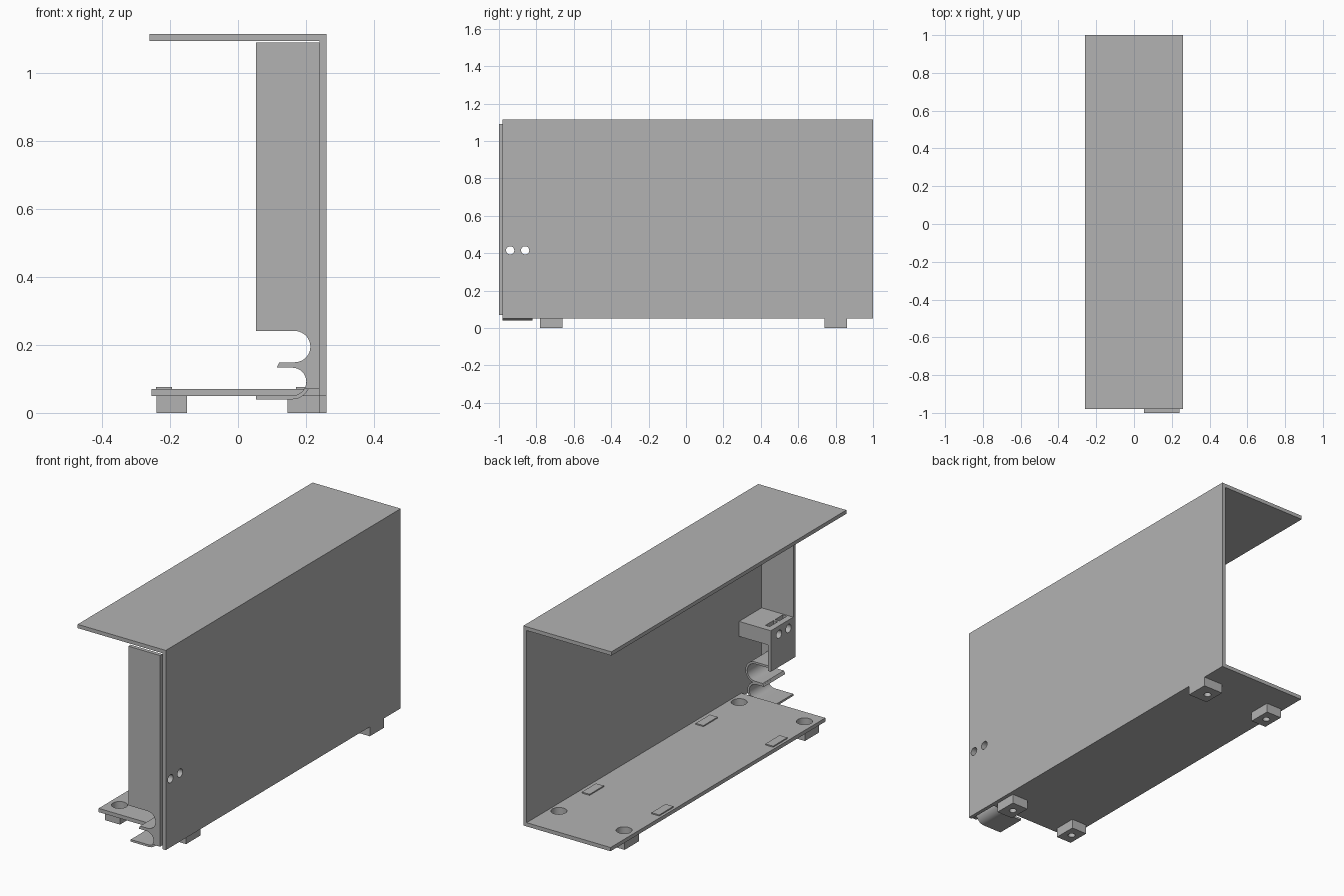
import bpy, bmesh, math
from mathutils import Matrix

if "Cube" in bpy.data.objects:
    bpy.data.objects.remove(bpy.data.objects["Cube"], do_unlink=True)

GREY = (0.45, 0.45, 0.45, 1)
grey = bpy.data.materials.new("plain grey")
grey.use_nodes = True
grey.diffuse_color = GREY
grey.node_tree.nodes["Principled BSDF"].inputs["Base Color"].default_value = GREY


def finish(name, bm):
    bmesh.ops.recalc_face_normals(bm, faces=bm.faces)
    mesh = bpy.data.meshes.new(name)
    bm.to_mesh(mesh)
    bm.free()
    mesh.materials.append(grey)
    obj = bpy.data.objects.new(name, mesh)
    bpy.context.collection.objects.link(obj)
    return obj


def box(name, x, y, z):
    """Box given by its low and high limits on each axis."""
    bm = bmesh.new()
    bmesh.ops.create_cube(bm, size=1)
    for v in bm.verts:
        v.co = [lim[0] if c < 0 else lim[1] for c, lim in zip(v.co, (x, y, z))]
    return finish(name, bm)


def rod(name, centre, radius, depth, axis="Z"):
    bm = bmesh.new()
    bmesh.ops.create_cone(bm, cap_ends=True, segments=32, radius1=radius,
                          radius2=radius, depth=depth)
    turn = Matrix.Rotation(math.pi / 2, 4, "Y") if axis == "X" else Matrix()
    bmesh.ops.transform(bm, matrix=Matrix.Translation(centre) @ turn, verts=bm.verts)
    return finish(name, bm)


def extrude(name, profile, y0, y1):
    """Extrude an x-z outline along y."""
    bm = bmesh.new()
    face = bm.faces.new([bm.verts.new((x, y0, z)) for x, z in profile])
    new = bmesh.ops.extrude_face_region(bm, geom=[face])["geom"]
    bmesh.ops.translate(bm, vec=(0, y1 - y0, 0),
                        verts=[v for v in new if isinstance(v, bmesh.types.BMVert)])
    return finish(name, bm)


def cut(obj, cutters):
    """Subtract the cutters for good and remove them."""
    for c in cutters:
        c.hide_render = True
        m = obj.modifiers.new("cut", "BOOLEAN")
        m.operation, m.solver, m.object = "DIFFERENCE", "EXACT", c
    bpy.context.view_layer.update()
    result = obj.evaluated_get(bpy.context.evaluated_depsgraph_get())
    mesh = bpy.data.meshes.new_from_object(result)
    obj.modifiers.clear()
    obj.data = mesh
    for c in cutters:
        bpy.data.objects.remove(c, do_unlink=True)


def arc(cx, cz, r, start=90, end=-90, steps=20):
    angles = [math.radians(start + (end - start) * i / steps) for i in range(steps + 1)]
    return [(cx + r * math.cos(a), cz + r * math.sin(a)) for a in angles]


# Main shell
box("top_plate", (-0.26, 0.26), (-0.98, 1), (1.095, 1.115))
side = box("side_panel", (0.24, 0.26), (-0.98, 1), (0.05, 1.095))
base = box("base_plate", (-0.255, 0.24), (-0.81, 1), (0.05, 0.07))

# Feet with counterbored screw holes
base_cutters = []
for end, y in (("front", -0.72), ("back", 0.80)):
    for hand, x in (("right", -0.195), ("left", 0.19)):
        outer = -0.15 if hand == "right" else (0.24 if end == "front" else 0.26)
        inner = -0.24 if hand == "right" else 0.145
        foot = box(f"{end}_{hand}_foot", (inner, outer), (y - 0.06, y + 0.06), (0, 0.05))
        cut(foot, [rod("bore", (x, y, 0.06), 0.039, 0.08),
                   rod("screw_hole", (x, y, 0), 0.018, 0.2)])
        base_cutters.append(rod("base_hole", (x, y, 0.06), 0.039, 0.1))
cut(base, base_cutters)

# Raised locating pads on the base
for y in (-0.45, 0.51):
    for x in (-0.218, 0.193):
        box("locating_pad", (x - 0.023, x + 0.023), (y - 0.06, y + 0.06), (0.065, 0.076))

# Two hooks: centre x, centre z, radius
UPPER = (0.167, 0.195, 0.046)
LOWER = (0.16, 0.092, 0.041)
T = 0.011

# Front panel with the hook notches in its edge
extrude("front_panel",
        [(0.24, 0.07), (0.24, 1.09), (0.053, 1.09), (0.053, 0.241)] + arc(*UPPER)
        + [(0.122, 0.149), (0.114, 0.133)] + arc(*LOWER, end=-32)
        + [(0.205, 0.07)], -1, -0.98)

# Cable hooks running back from the panel
cx, cz, r = UPPER
extrude("upper_cable_hook", [(0.053, 0.241)] + arc(cx, cz, r)
        + [(0.122, 0.149), (0.116, 0.138)] + arc(cx, cz, r + T, -90, 90)
        + [(0.053, 0.241 + T)], -0.98, -0.82)
cx, cz, r = LOWER
extrude("lower_cable_hook", [(0.114, 0.133)] + arc(cx, cz, r)
        + [(0.053, cz - r), (0.053, cz - r - T)] + arc(cx, cz, r + T, -90, 90)
        + [(0.119, 0.144)], -0.98, -0.82)

# Mounting block with nut slots, and the thin wall under it
block = box("mounting_block", (0.053, 0.24), (-0.98, -0.79), (0.38, 0.46))
wall = box("block_wall", (0.053, 0.068), (-0.98, -0.79), (0.241, 0.38))
slots, bolts, side_holes = [], [], []
for y in (-0.94, -0.86):
    slots.append(box("nut_slot", (0.085, 0.11), (y - 0.033, y + 0.033), (0.385, 0.5)))
    bolts.append(rod("bolt_hole", (0.15, y, 0.415), 0.022, 0.4, "X"))
    side_holes.append(rod("side_hole", (0.25, y, 0.415), 0.022, 0.2, "X"))
cut(block, slots + bolts)
cut(side, side_holes)

# Smooth the rounded parts while keeping edges crisp
for obj in bpy.context.view_layer.objects:
    obj.select_set(obj.type == "MESH")
bpy.context.view_layer.objects.active = side
bpy.ops.object.shade_smooth_by_angle(angle=math.radians(30))
